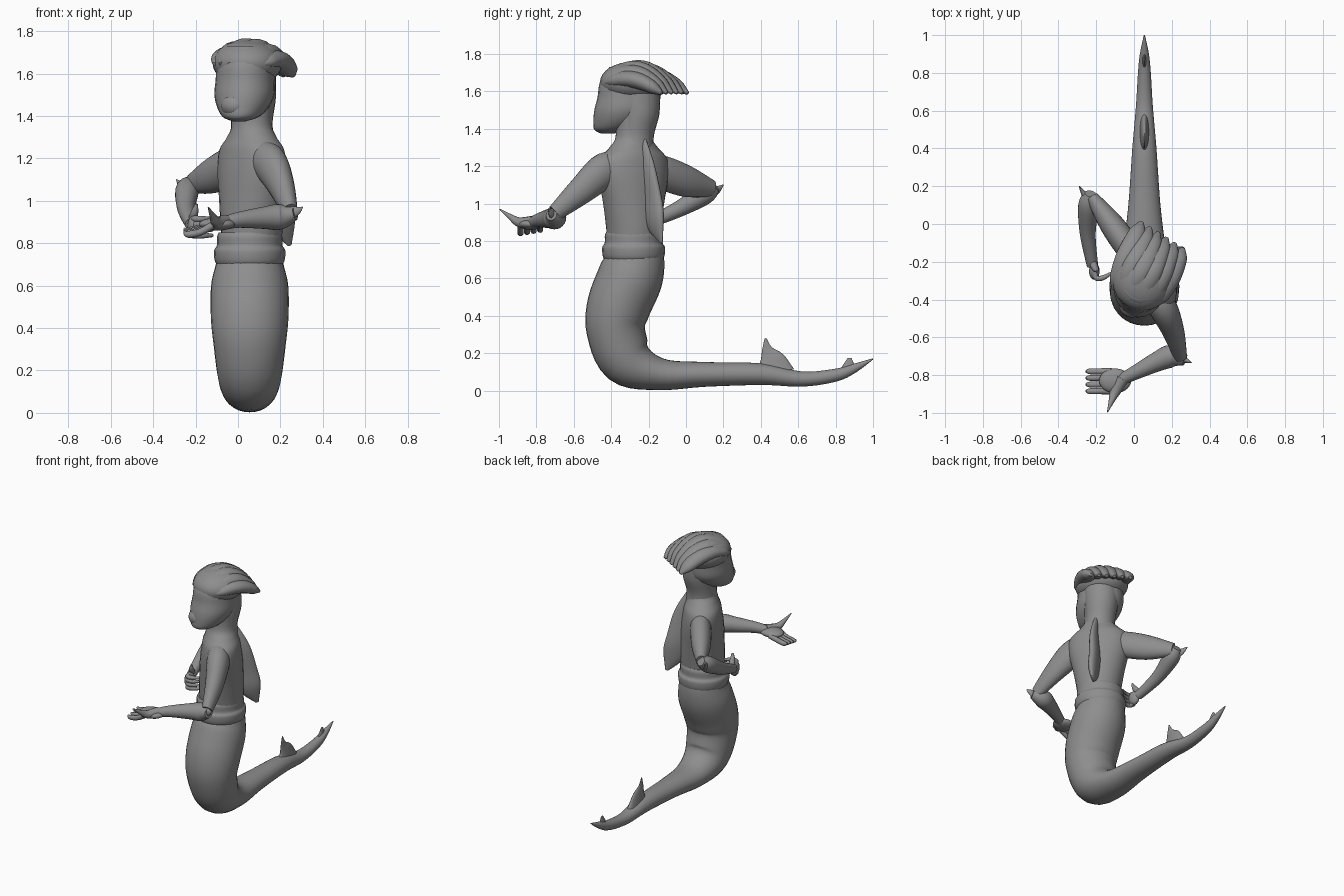
import bpy, bmesh, math
from mathutils import Vector

cube = bpy.data.objects.get("Cube")
if cube:
    bpy.data.objects.remove(cube)

skin = bpy.data.materials.new("plain grey")
skin.use_nodes = True
skin.diffuse_color = (.27, .27, .27, 1)
skin.node_tree.nodes["Principled BSDF"].inputs["Base Color"].default_value = skin.diffuse_color

UP = Vector((0, 0, 1))
ACROSS = Vector((1, 0, 0))
ALONG = Vector((0, 1, 0))


def finish(name, bm):
    bmesh.ops.recalc_face_normals(bm, faces=bm.faces[:])
    mesh = bpy.data.meshes.new(name)
    bm.to_mesh(mesh)
    bm.free()
    mesh.materials.append(skin)
    obj = bpy.data.objects.new(name, mesh)
    bpy.context.collection.objects.link(obj)
    bpy.ops.object.select_all(action="DESELECT")
    bpy.context.view_layer.objects.active = obj
    obj.select_set(True)
    bpy.ops.object.shade_smooth_by_angle(angle=math.radians(60))


def spline(points, steps=5):
    """Smooth curve through points of any dimension."""
    last = len(points) - 1
    curve = []
    for i in range(last):
        a, b, c, d = (Vector(points[max(0, min(last, k))]) for k in range(i - 1, i + 3))
        for s in range(steps):
            t = s / steps
            bend = a * 2 - b * 5 + c * 4 - d + (b * 3 - a - c * 3 + d) * t
            curve.append(b + (c - a + bend * t) * (t / 2))
    return curve + [Vector(points[last])]


def tube(name, points, axis=UP, flat=1, level=False, sides=24):
    """Skin of elliptical rings. A point is x, y, z, radius along axis and, if given,
    its own flatness; flat scales the other radius, level keeps rings horizontal."""
    path = spline([tuple(p) for p in points])
    centres = [Vector(p[:3]) for p in path]
    bm = bmesh.new()
    rings = []
    for i, centre in enumerate(centres):
        ahead = centres[min(i + 1, len(centres) - 1)]
        heading = UP if level else (ahead - centres[max(i - 1, 0)]).normalized()
        u = (axis - heading * axis.dot(heading)).normalized()
        v = heading.cross(u) * (path[i][4] if len(path[i]) > 4 else flat)
        radius = max(path[i][3], .003)
        ring = []
        for k in range(sides):
            angle = math.tau * k / sides
            offset = u * math.cos(angle) + v * math.sin(angle)
            ring.append(bm.verts.new(centre + offset * radius))
        rings.append(ring)
    for lower, upper in zip(rings, rings[1:]):
        for k in range(sides):
            bm.faces.new((lower[k - 1], lower[k], upper[k], upper[k - 1]))
    bm.faces.new(rings[0])
    bm.faces.new(rings[-1])
    finish(name, bm)


def ball(name, centre, radii):
    bm = bmesh.new()
    bmesh.ops.create_uvsphere(bm, u_segments=28, v_segments=16, radius=1)
    bmesh.ops.scale(bm, vec=radii, verts=bm.verts[:])
    bmesh.ops.translate(bm, vec=centre, verts=bm.verts[:])
    finish(name, bm)


def in_profile(points, x=.055):
    """Place y, z, radius (and flatness) points on the body's middle plane."""
    return [(x, *point) for point in points]


# Tail, curling from the hips along the ground
tail = [(-.28, .8, .14, 1), (-.275, .7, .16, 1), (-.3, .6, .182, .96), (-.36, .45, .183, .93),
        (-.375, .32, .17, .92), (-.31, .16, .148, .96), (-.14, .088, .115, .75),
        (.1, .087, .085, .78), (.4, .088, .064, .9), (.62, .062, .045, .9),
        (.8, .083, .034, 1), (.9, .12, .024, 1), (1, .17, .003, 1)]
tube("tail", in_profile(tail), ACROSS, sides=28)
dorsal = [(.47, .1, .11), (.46, .16, .075), (.435, .22, .03), (.425, .28, .005)]
tube("tail_fin", in_profile(dorsal), ALONG, flat=.25)
tube("tail_tip_fin", in_profile([(.87, .12, .04), (.875, .175, .01)]), ALONG, flat=.3)

# Waistband with a folded lower wrap
band = [(.85, .146), (.83, .154), (.79, .155), (.765, .168), (.72, .165), (.69, .15)]
tube("waistband", in_profile([(-.28, z, radius) for z, radius in band]), ACROSS, level=True)

# Torso and neck, turned toward the right side
shoulder_line = Vector((.57, -.82, 0))
back_line = UP.cross(shoulder_line)
torso = [(.8, .14, 1), (.88, .15, .97), (1, .172, .84), (1.15, .205, .67), (1.24, .2, .62),
         (1.3, .14, .75), (1.36, .098, .95), (1.5, .1, 1)]
tube("torso", [(.065, -.28, *ring) for ring in torso], shoulder_line, level=True, sides=28)
tube("neck", [(.07, -.28, 1.25, .11), (.065, -.27, 1.36, .098),
              (.07, -.25, 1.48, .108), (.06, -.26, 1.6, .12)], level=True, axis=ACROSS)
tube("back_fin", [(.1, -.25, 1.38, .03), (.155, -.215, 1.2, .07), (.18, -.185, 1.02, .085),
                  (.21, -.165, .9, .075), (.245, -.13, .79, .01)], back_line, flat=.4)

# Head with a blunt muzzle, leaning a little to the right
head = [(-.42, 1.375, .035), (-.39, 1.395, .1), (-.35, 1.44, .145), (-.32, 1.5, .17),
        (-.305, 1.57, .168), (-.3, 1.65, .16), (-.29, 1.73, .12)]
tube("head", [(.11 + y / 4, y, z, radius) for y, z, radius in head], ALONG, .83, level=True)
ball("muzzle", (-.01, -.425, 1.45), (.07, .07, .06))

# Swept hair: a cap with thick locks fanned from the brow to the back
ball("hair_cap", (.045, -.275, 1.65), (.165, .185, .11))
LOCKS = 6
for i in range(LOCKS):
    fan = i / (LOCKS - 1)
    brow = math.radians(203 + 95 * fan)
    start = Vector((.04 + .16 * math.cos(brow), -.28 + .17 * math.sin(brow), 1.645))
    end = Vector((.04 + .22 * fan, .01 - .14 * fan, 1.59))
    height = .065 + .05 * math.sin(math.pi * fan) - .02 * fan
    lock = []
    for s in range(9):
        arch = math.sin(math.pi * s / 8)
        spot = start.lerp(end, s / 8) + UP * height * arch
        lock.append((*spot, .048 * math.sqrt(max(arch, 0)) + .012))
    tube("hair_lock_%d" % (i + 1), lock, ACROSS, flat=.75, sides=14)

# Arms: the left reaches across the front, the right rests on the hip
tube("left_upper_arm", [(.07, -.33, 1.19, .07), (.145, -.43, 1.18, .095),
                        (.205, -.56, 1.07, .075), (.245, -.7, .95, .045)], flat=.8)
tube("left_forearm", [(.27, -.72, .94, .03), (.2, -.7, .925, .06), (.12, -.73, .92, .052),
                      (0, -.79, .91, .037), (-.08, -.83, .89, .03)])
tube("left_elbow_fin", [(.2, -.69, .93, .05), (.27, -.72, .95, .025), (.305, -.735, .97, .003)], flat=.6)
ball("left_palm", (-.1, -.83, .89), (.085, .065, .03))
tube("right_upper_arm", [(.04, -.22, 1.18, .07), (-.02, -.14, 1.17, .09),
                         (-.12, 0, 1.12, .085), (-.22, .14, 1.08, .045)], flat=.75)
tube("right_forearm", [(-.23, .16, 1.09, .03), (-.24, .1, 1.05, .055),
                       (-.245, -.05, .965, .042), (-.22, -.22, .89, .03)])
tube("right_elbow_fin", [(-.22, .1, 1.05, .05), (-.265, .16, 1.07, .025), (-.29, .2, 1.1, .003)], flat=.6)
ball("right_palm", (-.21, -.25, .88), (.028, .045, .05))

# Fingers and thumbs
for i in range(4):
    y = -.78 - .035 * i
    z = .87 - .006 * i
    tube("left_finger_%d" % (i + 1), [(-.12, y, .885, .018), (-.18, y, z, .017),
                                      (-.235, y, z - .01, .016), (-.255, y, z, .005)], sides=10)
    z = .915 - .026 * i
    tube("right_finger_%d" % (i + 1), [(-.21, -.25, z, .015), (-.2, -.285, z, .015),
                                       (-.165, -.285, z, .014), (-.12, -.26, z, .008)], sides=10)
tube("left_thumb", [(-.06, -.82, .9, .035), (-.1, -.89, .9, .027),
                    (-.12, -.94, .93, .015), (-.14, -.995, .97, .003)], sides=12)
tube("right_thumb", [(-.22, -.2, .9, .02), (-.205, -.235, .945, .018),
                     (-.195, -.25, .985, .006)], ACROSS, sides=12)
